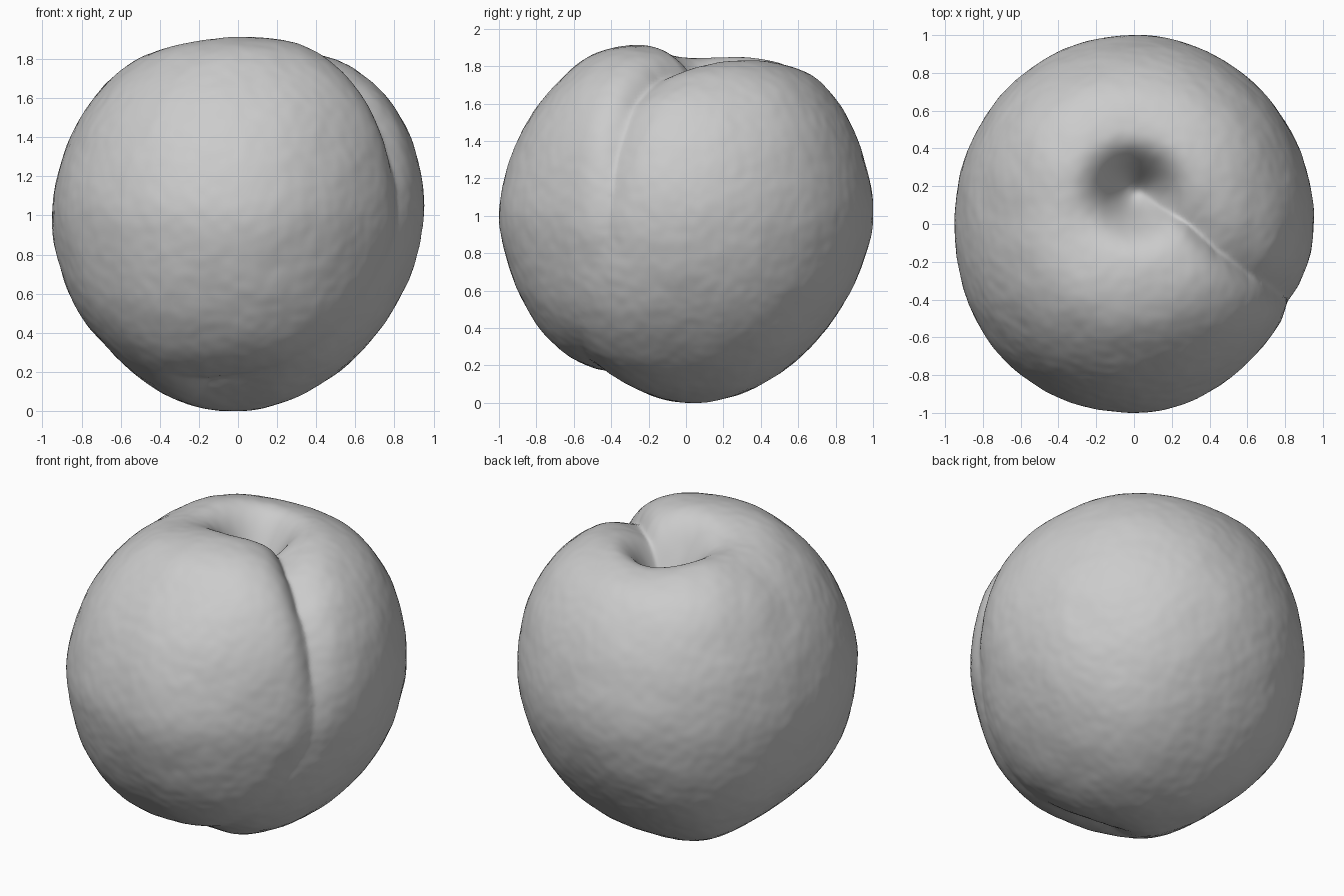
import bpy, bmesh, math
from mathutils import Vector, noise

cube = bpy.data.objects.get("Cube")
if cube:
    bpy.data.objects.remove(cube, do_unlink=True)

CENTRE = Vector((0, 0, 1))

# Radius of the fruit every 15 degrees from top to bottom, along four meridians
LEFT = [.91, .92, .955, .975, .975, .963, .95, .935, .93, .935, .955, .98, 1]
BACK = [.91, .92, .965, 1.015, 1.01, 1.0, 1.0, .98, .965, .965, .98, .997, 1]
RIGHT = [.91, .91, .945, .955, .945, .945, .95, .95, .955, .95, .975, 1.0, 1]
FRONT = [.91, .955, .995, .99, .986, .988, 1.0, .985, .986, .985, .965, .975, 1]
MERIDIANS = [LEFT, BACK, RIGHT, FRONT]
# Correction between neighbouring meridians: at the equator, above and below it
DIAGONAL = [.0, .005, .018, -.032]
UPPER = [.02, .035, .008, .03]
LOWER = [.022, .042, .03, .025]

# Crease: points on the skin, and the depth at each
CREASE = [((.0, .17, 1.75), .0), ((.12, .10, 1.8), .08), ((.30, .0, 1.8), .11),
          ((.48, -.15, 1.8), .115), ((.62, -.27, 1.62), .10), ((.73, -.35, 1.3), .065),
          ((.77, -.40, .9), .022), ((.68, -.52, .62), .01), ((.35, -.54, .33), .02),
          ((.0, -.43, .18), .045), ((-.15, -.39, .15), .05), ((-.4, -.45, .2), .0)]
PATH = [((Vector(p) - CENTRE).normalized(), d) for p, d in CREASE]


def spline(values, t):
    """Smooth value between evenly spaced samples."""
    i = min(int(t), len(values) - 2)
    f = t - i
    a, b, c, d = (values[min(max(i + k, 0), len(values) - 1)] for k in (-1, 0, 1, 2))
    return b + .5 * f * (c - a + f * (2*a - 5*b + 4*c - d + f * (3*(b - c) + d - a)))


def body_radius(n):
    polar = math.acos(max(-1, min(1, n.z)))
    turn = (math.atan2(n.y, n.x) / (math.pi / 2)) % 4
    q = int(turn) % 4
    f = turn - int(turn)
    w = f * f * (3 - 2 * f)
    t = polar / math.radians(15)
    r = spline(MERIDIANS[q], t) * (1 - w) + spline(MERIDIANS[(q + 1) % 4], t) * w
    slope = UPPER[q] if n.z > 0 else LOWER[q]
    bulge = DIAGONAL[q] * math.sin(polar) ** 2 + slope * math.sin(2 * polar) ** 2
    return r + bulge * math.sin(math.pi * f) ** 2


def crease_depth(n):
    """Steep on the front lobe, gentle on the other side."""
    best, depth, side = 9, 0, 0
    for (a, da), (b, db) in zip(PATH, PATH[1:]):
        ab = b - a
        t = max(0, min(1, (n - a).dot(ab) / ab.length_squared))
        dist = (n - a - ab * t).length
        if dist < best:
            best, depth = dist, da + (db - da) * t
            side = a.cross(b).dot(n)
    width = .085 if side < 0 else .14
    return depth * math.exp(-((best / width) ** 1.3))


def skin_point(n):
    r = body_radius(n) - crease_depth(n)
    r += .005 * noise.noise(n * 5) + .002 * noise.noise(n * 16)
    p = CENTRE + n * r
    # Stem hollow at the top
    if n.z > 0:
        d = math.hypot(p.x, p.y - .165)
        p.z -= .36 * math.exp(-(d / .175) ** 2) + .045 * math.exp(-(d / .3) ** 2)
    return p


# Fruit body
bm = bmesh.new()
bmesh.ops.create_icosphere(bm, subdivisions=7, radius=1)
for v in bm.verts:
    v.co = skin_point(v.co.normalized())
for f in bm.faces:
    f.smooth = True
mesh = bpy.data.meshes.new("fruit_body")
bm.to_mesh(mesh)
bm.free()
fruit = bpy.data.objects.new("fruit_body", mesh)
bpy.context.collection.objects.link(fruit)

# Plain grey skin
skin = bpy.data.materials.new("grey_skin")
skin.use_nodes = True
colour = (.6, .6, .6, 1)
skin.diffuse_color = colour
skin.node_tree.nodes["Principled BSDF"].inputs["Base Color"].default_value = colour
mesh.materials.append(skin)
